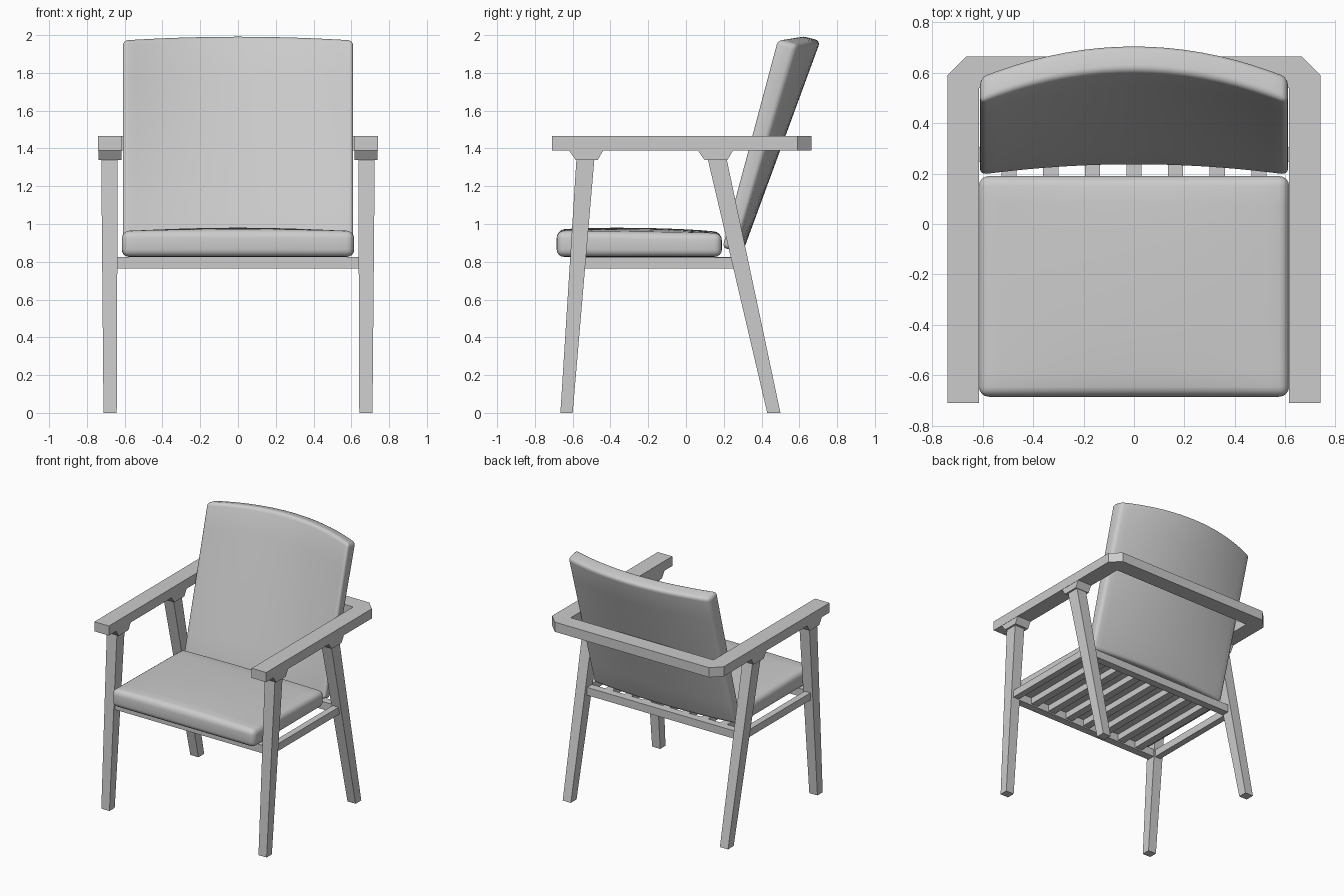
import bpy, bmesh
from math import sin, cos, radians

if "Cube" in bpy.data.objects:
    bpy.data.objects.remove(bpy.data.objects["Cube"])


def finish(name, bm, smooth=False):
    bmesh.ops.recalc_face_normals(bm, faces=bm.faces)
    me = bpy.data.meshes.new(name)
    bm.to_mesh(me)
    bm.free()
    ob = bpy.data.objects.new(name, me)
    bpy.context.collection.objects.link(ob)
    if smooth:
        bpy.ops.object.select_all(action='DESELECT')
        bpy.context.view_layer.objects.active = ob
        ob.select_set(True)
        bpy.ops.object.shade_smooth_by_angle(angle=radians(35))
    return ob


def loft(name, low, high):
    """Closed solid between two rings of points."""
    bm = bmesh.new()
    a = [bm.verts.new(p) for p in low]
    b = [bm.verts.new(p) for p in high]
    bm.faces.new(a)
    bm.faces.new(b)
    for i in range(len(a)):
        j = (i + 1) % len(a)
        bm.faces.new((a[i], a[j], b[j], b[i]))
    return finish(name, bm)


def rect(x0, x1, y0, y1, z):
    return [(x0, y0, z), (x1, y0, z), (x1, y1, z), (x0, y1, z)]


def box(name, x0, x1, y0, y1, z0, z1):
    return loft(name, rect(x0, x1, y0, y1, z0), rect(x0, x1, y0, y1, z1))


def cushion(name, size, bevel, cuts, shape):
    """Rounded box on z = 0, sliced for bending, then reshaped by a function."""
    bm = bmesh.new()
    bmesh.ops.create_cube(bm, size=1)
    for v in bm.verts:
        v.co = (v.co.x * size[0], v.co.y * size[1], (v.co.z + 0.5) * size[2])
    bmesh.ops.bevel(bm, geom=bm.edges[:], offset=bevel, segments=4,
                    profile=0.5, affect='EDGES')
    for axis, n in enumerate(cuts):
        no = [0, 0, 0]
        no[axis] = 1
        base = 0 if axis == 2 else -size[axis] / 2
        for i in range(1, n):
            co = [0, 0, 0]
            co[axis] = base + size[axis] * i / n
            bmesh.ops.bisect_plane(bm, geom=bm.verts[:] + bm.edges[:] + bm.faces[:],
                                   plane_co=co, plane_no=no)
    for v in bm.verts:
        v.co = shape(*v.co)
    return finish(name, bm, True)


# Seat cushion with a crowned top
def seat_shape(x, y, z):
    cx, cy = 1 - (x / 0.615) ** 2, 1 - (y / 0.4375) ** 2
    top = z / 0.138
    return x, y - 0.2475, 0.826 + z + top * (0.022 * cx * max(cy, 0) ** 0.5 - 0.015 * (y + 0.4375))


cushion("seat_cushion", (1.23, 0.875, 0.138), 0.04, (14, 8, 1), seat_shape)


# Leaning back cushion, more curved and thicker toward the top
H, T = 1.14, 0.11
LEAN = radians(14.7)


def back_shape(x, y, z):
    s = z / H
    curve = 1 - (x / 0.61) ** 2
    depth = (y / T + 0.5) * (0.075 + 0.036 * s)
    bulge = (0.04 + 0.085 * s) * curve
    return (x, 0.19 + sin(LEAN) * z + cos(LEAN) * depth + bulge,
            0.875 + cos(LEAN) * z - sin(LEAN) * depth + 0.02 * s * curve)


cushion("back_cushion", (1.22, T, H), 0.027, (18, 1, 6), back_shape)

# Continuous arm and back rail, chamfered at the rear corners
right = [(0.615, 0.54), (0.615, -0.71), (0.74, -0.71), (0.74, 0.59), (0.665, 0.665)]
outline = right + [(-x, y) for x, y in reversed(right)]
loft("arm_and_back_rail", [(x, y, 1.39) for x, y in outline],
     [(x, y, 1.465) for x, y in outline])

# Tapered legs with trapezoid brackets, and side rails
for side, s in (("right", 1), ("left", -1)):
    for part, foot, top in (("front", (-0.665, -0.60), (-0.58, -0.485)),
                            ("rear", (0.43, 0.50), (0.115, 0.215))):
        loft(f"{part}_leg_{side}", rect(s * 0.642, s * 0.712, *foot, 0),
             rect(s * 0.637, s * 0.724, *top, 1.345))
    for part, y0, y1 in (("front", -0.62, -0.437), ("rear", 0.062, 0.25)):
        loft(f"{part}_bracket_{side}",
             rect(s * 0.617, s * 0.738, y0 + 0.035, y1 - 0.03, 1.34),
             rect(s * 0.617, s * 0.738, y0, y1, 1.391))
    box(f"side_rail_{side}", s * 0.65, s * 0.70, -0.56, 0.27, 0.765, 0.822)

# Cross rails between the legs
box("front_rail", -0.645, 0.645, -0.60, -0.54, 0.765, 0.826)
box("rear_rail", -0.645, 0.645, 0.245, 0.305, 0.765, 0.826)

# Seat slats running front to back
for i in range(7):
    x = (i - 3) * 0.165
    box(f"seat_slat_{i + 1}", x - 0.03, x + 0.03, -0.545, 0.25, 0.775, 0.824)
